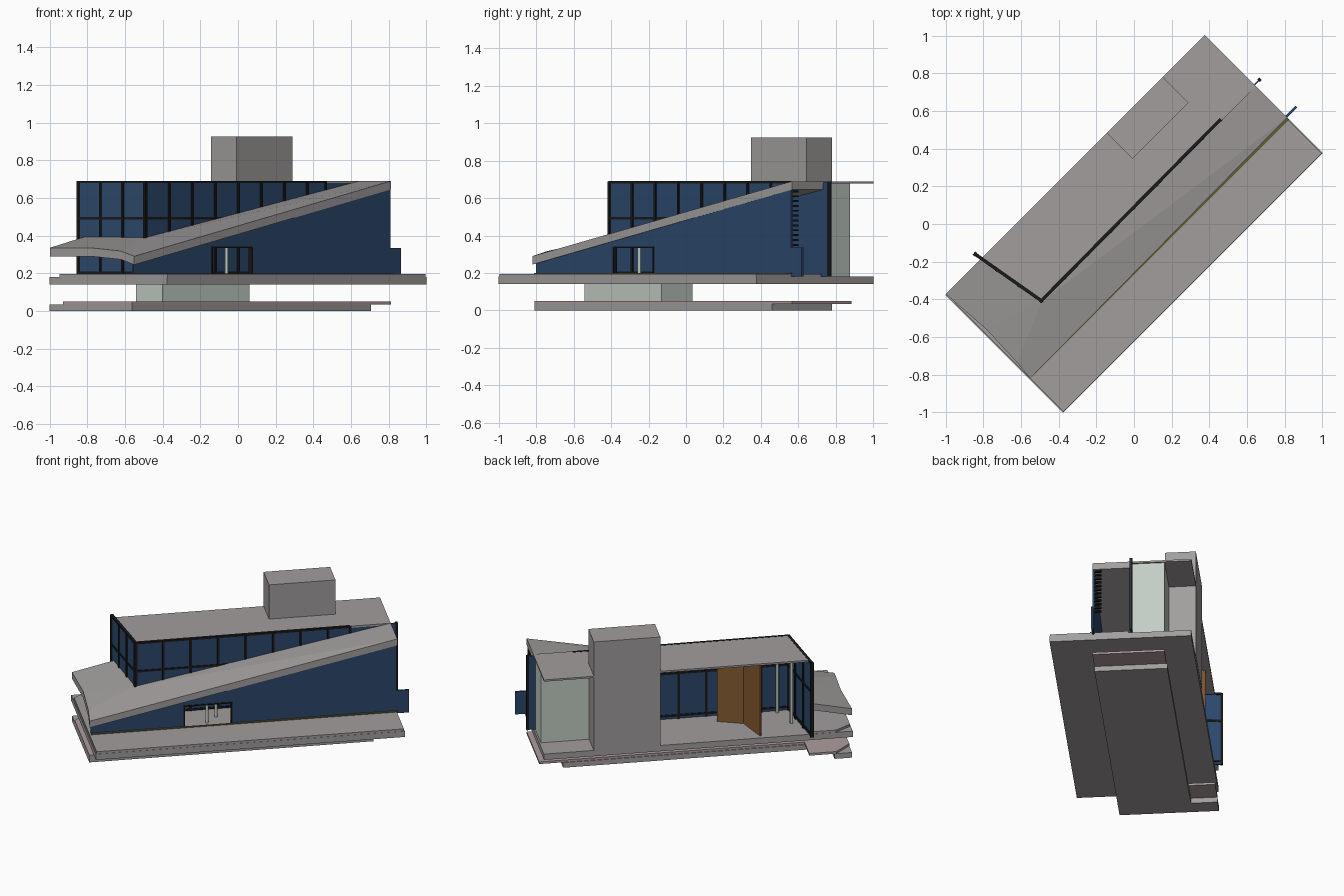
import bpy, bmesh
from mathutils import Vector

if "Cube" in bpy.data.objects:
    bpy.data.objects.remove(bpy.data.objects["Cube"])

R = 2 ** -0.5


def P(u, v, z):
    # building axes (u = long side, v = towards front right) to world
    return Vector(((u + v) * R, (u - v) * R, z))


def mat(name, r, g, b):
    m = bpy.data.materials.new(name)
    m.diffuse_color = (r, g, b, 1)
    m.use_nodes = True
    m.node_tree.nodes["Principled BSDF"].inputs["Base Color"].default_value = m.diffuse_color
    return m


GLASS = mat("dark_blue", 0.025, 0.065, 0.15)
BLACK = mat("black", 0.01, 0.01, 0.01)
PALE = mat("pale_green", 0.55, 0.62, 0.56)
PINK = mat("pinkish", 0.42, 0.34, 0.34)
WOOD = mat("wood", 0.22, 0.10, 0.03)
OLIVE = mat("olive", 0.12, 0.11, 0.03)
GREY = mat("grey", 0.36, 0.34, 0.34)


def solid(name, faces, off, m=GREY):
    # extrude a sheet of (u, v, z) faces by an offset
    bm = bmesh.new()
    fs = [bm.faces.new([bm.verts.new(P(*p)) for p in f]) for f in faces]
    bmesh.ops.remove_doubles(bm, verts=bm.verts, dist=1e-5)
    ext = bmesh.ops.extrude_face_region(bm, geom=bm.faces[:], use_keep_orig=True)
    vs = [e for e in ext["geom"] if isinstance(e, bmesh.types.BMVert)]
    bmesh.ops.translate(bm, verts=vs, vec=P(*off))
    bmesh.ops.recalc_face_normals(bm, faces=bm.faces)
    me = bpy.data.meshes.new(name)
    bm.to_mesh(me)
    bm.free()
    ob = bpy.data.objects.new(name, me)
    bpy.context.collection.objects.link(ob)
    me.materials.append(m)
    return ob


def plate(name, uv, z0, z1, m=GREY):
    return solid(name, [[(u, v, z0) for u, v in uv]], (0, 0, z1 - z0), m)


def box(name, u0, u1, v0, v1, z0, z1, m=GREY):
    return plate(name, [(u0, v0), (u1, v0), (u1, v1), (u0, v1)], z0, z1, m)


def wall(name, a, b, z0, z1, t, m):
    # upright wall between two plan points
    a, b = Vector(a), Vector(b)
    d = (b - a).normalized()
    n = Vector((-d.y, d.x)) * t / 2
    return plate(name, [a + n, b + n, b - n, a - n], z0, z1, m)


def post(name, u, v, z0, z1, r, m):
    bpy.ops.mesh.primitive_cylinder_add(vertices=12, radius=r, depth=z1 - z0,
                                        location=P(u, v, (z0 + z1) / 2))
    ob = bpy.context.object
    ob.name = name
    ob.data.materials.append(m)
    bpy.ops.object.shade_smooth_by_angle()


# base slab, pink paving and support room
plate("base_slab", [(-.97, .175), (.825, .175), (.825, -.28), (-.86, -.28),
                    (-.86, -.445), (-.97, -.445)], 0, .035)
plate("base_paving", [(-.97, .175), (.975, .175), (.975, -.275), (-.70, -.275),
                      (-.70, -.445), (-.87, -.445), (-.97, -.345)], .035, .05, PINK)
plate("lower_room", [(-.668, .10), (-.05, .135), (-.05, -.10), (-.668, -.10)],
      .05, .14, PALE)

# main deck
box("deck_slab", -.975, .975, -.442, .442, .14, .18)
plate("deck_paving", [(-.97, .44), (.97, .44), (.97, -.05), (-.64, -.06),
                      (-.72, -.44), (-.87, -.44), (-.97, -.37)], .18, .195)
box("planting_strip", -.96, .975, .175, .19, .195, .199, OLIVE)

# upper roof and tower
plate("upper_roof", [(-.636, -.06), (.975, -.06), (.975, -.444), (-.70, -.444)],
      .678, .69)
box("tower", .24, .66, -.444, -.25, .18, .925)

# sloping canopy that folds round the glass corner
A, B, C = (-.97, .19, .29), (.975, .175, .69), (.975, -.06, .69)
D, E, F = (-.636, -.055, .39), (-.97, -.444, .335), (-.70, -.444, .395)
M1, M2 = (-.96, .08, .318), (-.95, -.155, .335)
solid("sloping_canopy", [[A, B, D, M1], [B, C, D], [M1, D, M2], [M2, D, F, E]],
      (0, 0, -.045))

# front wall with door notch and low extension
front = [(-.96, .18), (-.375, .18), (-.375, .34), (-.07, .34), (-.07, .18),
         (1.05, .18), (1.05, .335), (.97, .335), (.97, .65), (-.96, .25)]
solid("front_wall", [[(u, .175, z) for u, z in front]], (0, -.012, 0), GLASS)
for i, u in enumerate((-.375, -.075)):
    box(f"door_jamb_{i}", u, u + .008, .155, .18, .19, .34, BLACK)
box("door_head", -.375, -.067, .155, .18, .334, .342, BLACK)
for i, (u, v) in enumerate([(-.22, .134), (-.15, .06)]):
    post(f"door_post_{i}", u, v, .19, .42, .009, PALE)

# glass walls with mullions
corner, back, far = (-.636, -.06), (-.71, -.485), (1.02, -.07)
for name, a, b, n in [("long_glass", corner, far, 9), ("end_glass", corner, back, 3)]:
    wall(name, a, b, .18, .685, .008, GLASS)
    a2, b2 = Vector(a), Vector(b)
    d = (b2 - a2).normalized()
    stop = b2 if n == 3 else Vector((.72, -.068))
    for z in (.195, .485, .678):
        wall(f"{name}_rail_{z}", a2, stop, z, z + .013, .018, BLACK)
    step = (stop - a2).length / (n - (n == 9) * 1.2 if n == 9 else n)
    for i in range(n + 1):
        c = a2 + d * min(step * i, (stop - a2).length)
        wall(f"{name}_mullion_{i}", c - d * .007, c + d * .007, .18, .69, .022, BLACK)
wall("long_glass_end_post", (1.005, -.07), (1.02, -.07), .18, .69, .018, BLACK)

# pale service room beside the tower
box("service_end_wall", .95, .965, -.275, -.075, .18, .68, PALE)
box("service_back_wall", .66, .965, -.275, -.262, .18, .68, PALE)

# slats at the open end of the front wall
for i in range(12):
    z = .345 + i * .026
    box(f"end_slat_{i}", .955, .97, .12, .163, z, z + .01, BLACK)

# folded timber screen and interior posts
wall("timber_screen_long", (-.17, -.15), (-.33, -.21), .18, .678, .012, WOOD)
wall("timber_screen_short", (-.33, -.21), (-.40, -.41), .18, .678, .012, WOOD)
for i, (u, v) in enumerate([(-.62, -.257), (-.56, -.085)]):
    post(f"interior_post_{i}", u, v, .18, .68, .011, PALE)
